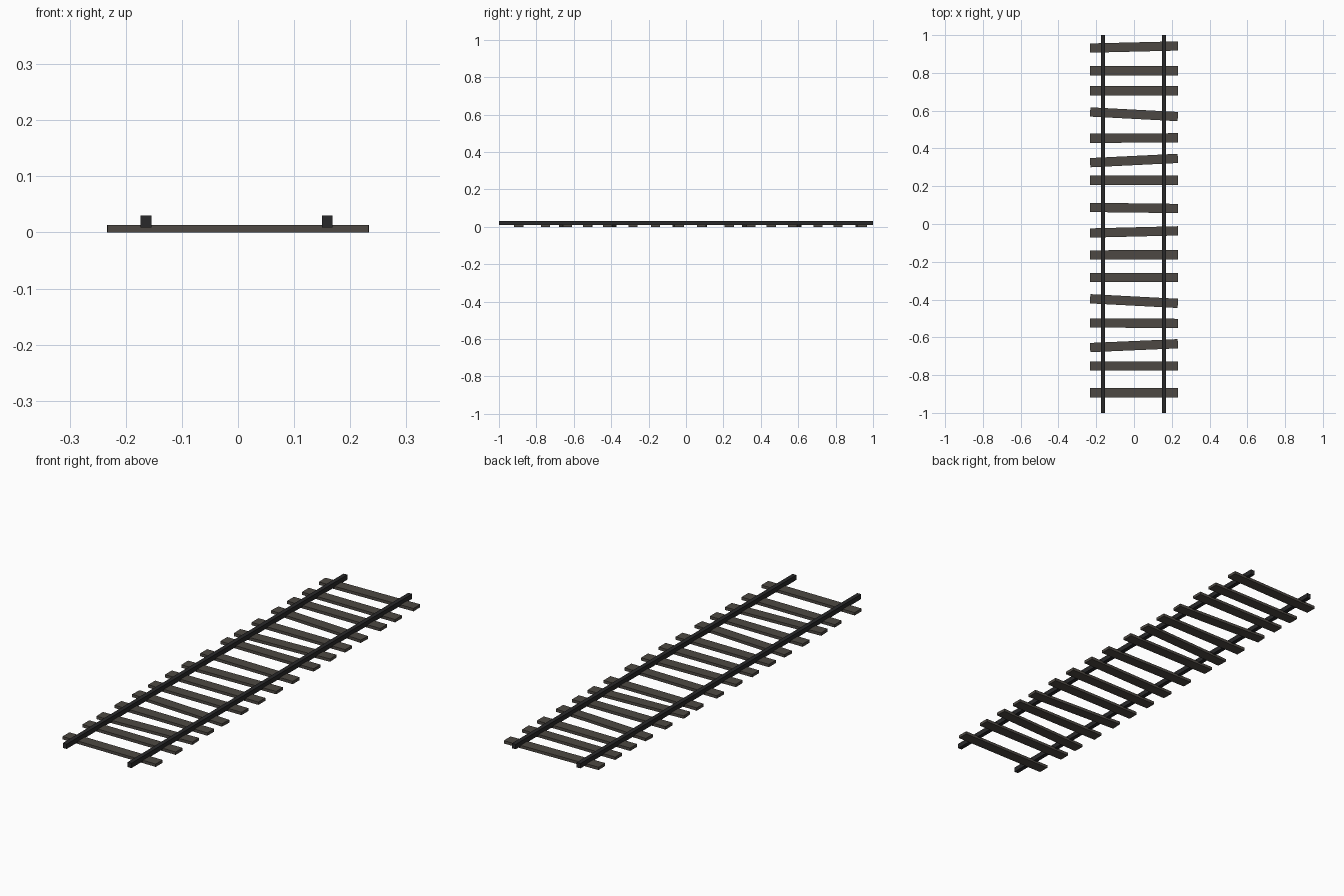
import bpy, bmesh, math
from mathutils import Matrix

if "Cube" in bpy.data.objects:
    bpy.data.objects.remove(bpy.data.objects["Cube"])


def material(name, rgb):
    m = bpy.data.materials.new(name)
    m.diffuse_color = (*rgb, 1)
    m.use_nodes = True
    m.node_tree.nodes["Principled BSDF"].inputs["Base Color"].default_value = m.diffuse_color
    return m


wood = material("weathered wood", (0.075, 0.066, 0.056))
steel = material("dark steel", (0.022, 0.022, 0.023))


def box(name, size, loc, mat, angle=0.0):
    bm = bmesh.new()
    bmesh.ops.create_cube(bm, size=1, matrix=Matrix.Diagonal((*size, 1)))
    me = bpy.data.meshes.new(name)
    bm.to_mesh(me)
    bm.free()
    me.materials.append(mat)
    ob = bpy.data.objects.new(name, me)
    ob.location = loc
    ob.rotation_euler.z = math.radians(angle)
    bpy.context.collection.objects.link(ob)


# Wooden ties, irregularly laid: (y position, twist in degrees)
ties = [(0.937, 1.4), (0.812, 0), (0.706, 0), (0.581, -3), (0.455, 0.3), (0.336, 2.8),
        (0.231, 0), (0.085, -0.7), (-0.042, 1.4), (-0.163, 0.2), (-0.283, 0),
        (-0.408, -3), (-0.525, -0.3), (-0.644, 2.5), (-0.752, 0), (-0.894, 0)]
for y, a in ties:
    box("tie", (0.465, 0.049, 0.013), (0, y, 0.0065), wood, a)

# Steel rails sunk slightly into the ties
for name, x in (("left_rail", -0.164), ("right_rail", 0.159)):
    box(name, (0.019, 2.0, 0.022), (x, 0, 0.0195), steel)
